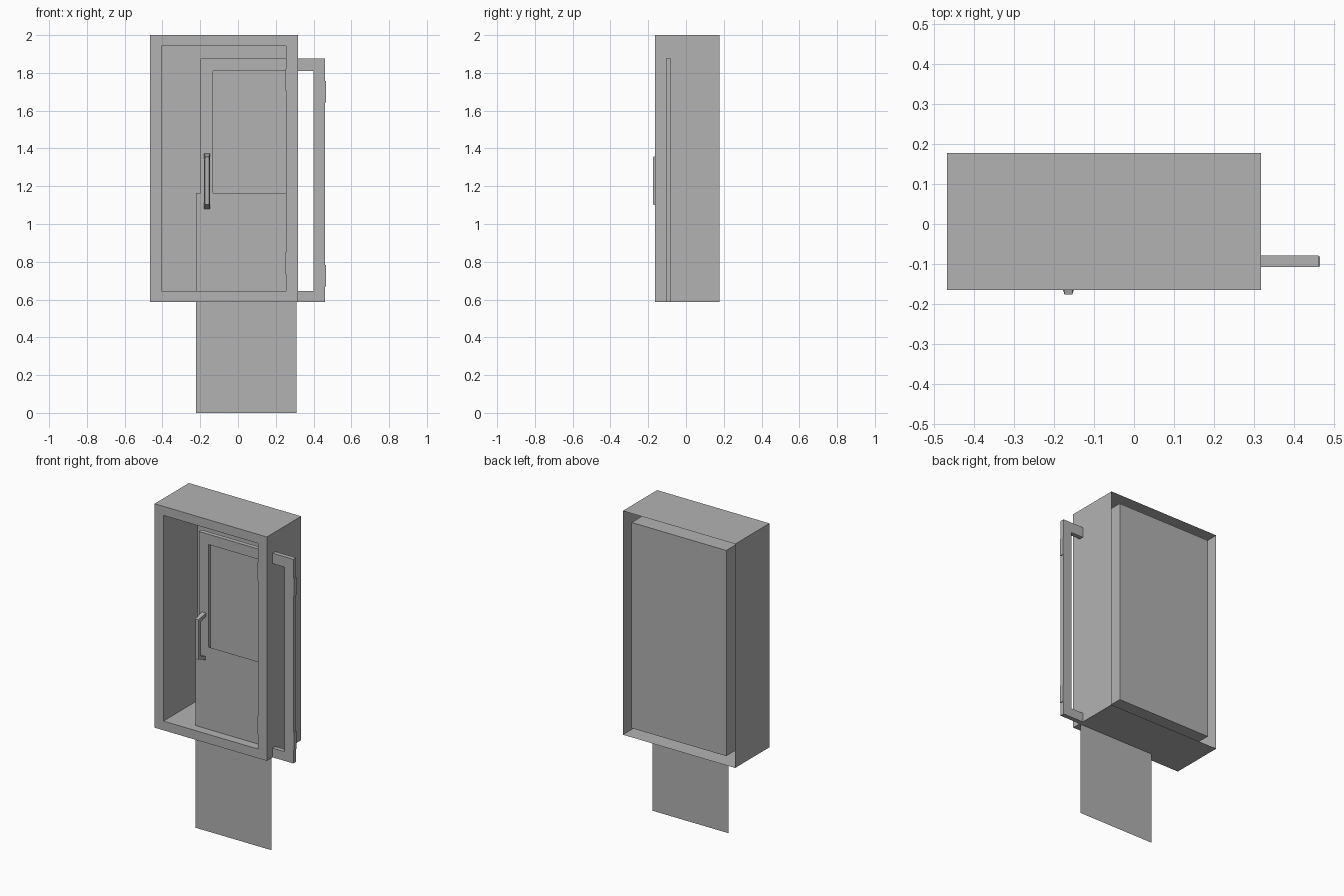
import bpy
import bmesh

cube = bpy.data.objects.get("Cube")
if cube:
    bpy.data.objects.remove(cube, do_unlink=True)

grey = bpy.data.materials.new("light_grey")
grey.use_nodes = True
grey.diffuse_color = (0.448, 0.448, 0.448, 1)
grey.node_tree.nodes["Principled BSDF"].inputs["Base Color"].default_value = grey.diffuse_color


def finish(name, bm):
    bmesh.ops.recalc_face_normals(bm, faces=bm.faces)
    mesh = bpy.data.meshes.new(name)
    bm.to_mesh(mesh)
    bm.free()
    mesh.materials.append(grey)
    obj = bpy.data.objects.new(name, mesh)
    bpy.context.collection.objects.link(obj)
    return obj


def loop(bm, rect, y):
    """Rectangle of vertices in the xz plane at depth y."""
    x0, x1, z0, z1 = rect
    return [bm.verts.new((x, y, z)) for x, z in ((x0, z0), (x1, z0), (x1, z1), (x0, z1))]


def bridge(bm, a, b):
    n = len(a)
    for i in range(n):
        j = (i + 1) % n
        bm.faces.new((a[i], a[j], b[j], b[i]))


def box(name, rect, y0, y1):
    bm = bmesh.new()
    a, b = loop(bm, rect, y0), loop(bm, rect, y1)
    bridge(bm, a, b)
    bm.faces.new(a)
    bm.faces.new(b[::-1])
    return finish(name, bm)


# Casing: thin outer shell, front rim and recess, open behind the rim
FRONT, BACK = -0.165, 0.177
outer = (-0.467, 0.317, 0.587, 2.0)
recess = (-0.405, 0.255, 0.645, 1.943)
bm = bmesh.new()
rings = [loop(bm, outer, BACK), loop(bm, outer, FRONT),
         loop(bm, recess, FRONT), loop(bm, recess, BACK)]
for a, b in zip(rings, rings[1:]):
    bridge(bm, a, b)
bm.faces.new(rings[-1])
finish("casing", bm)

# Door frame: rectangular ring passing through the casing wall
D0, D1 = -0.107, -0.079
door = (-0.198, 0.461, 0.587, 1.875)
opening = (-0.132, 0.400, 0.645, 1.810)
bm = bmesh.new()
rings = [loop(bm, door, D0), loop(bm, opening, D0), loop(bm, opening, D1), loop(bm, door, D1)]
for i in range(4):
    bridge(bm, rings[i], rings[(i + 1) % 4])
finish("door_frame", bm)

# Thin pane hanging in front of the door frame
bm = bmesh.new()
bm.faces.new(loop(bm, (-0.222, 0.311, 0.0, 1.165), D0 - 0.002))
finish("pane", bm)

# Hinge leaves on the door edge and on the casing recess
for place, z in (("lower", 0.67), ("upper", 1.643)):
    box(place + "_door_hinge", (0.460, 0.465, z, z + 0.113), -0.106, -0.081)
    box(place + "_casing_hinge", (0.249, 0.256, z + 0.065, z + 0.178), -0.162, -0.135)

# Pull handle: C-shaped profile, tapering away from the door
GRIP = -0.176
profile = [(D0, 1.078), (GRIP, 1.104), (GRIP, 1.355), (D0, 1.373),
           (D0, 1.352), (GRIP + 0.018, 1.337), (GRIP + 0.018, 1.122), (D0, 1.099)]
bm = bmesh.new()
sides = []
for s in (-1, 1):
    sides.append([bm.verts.new((-0.164 + s * (0.010 if y == GRIP else 0.015), y, z))
                  for y, z in profile])
bridge(bm, *sides)
bm.faces.new(sides[0])
bm.faces.new(sides[1][::-1])
finish("handle", bm)
